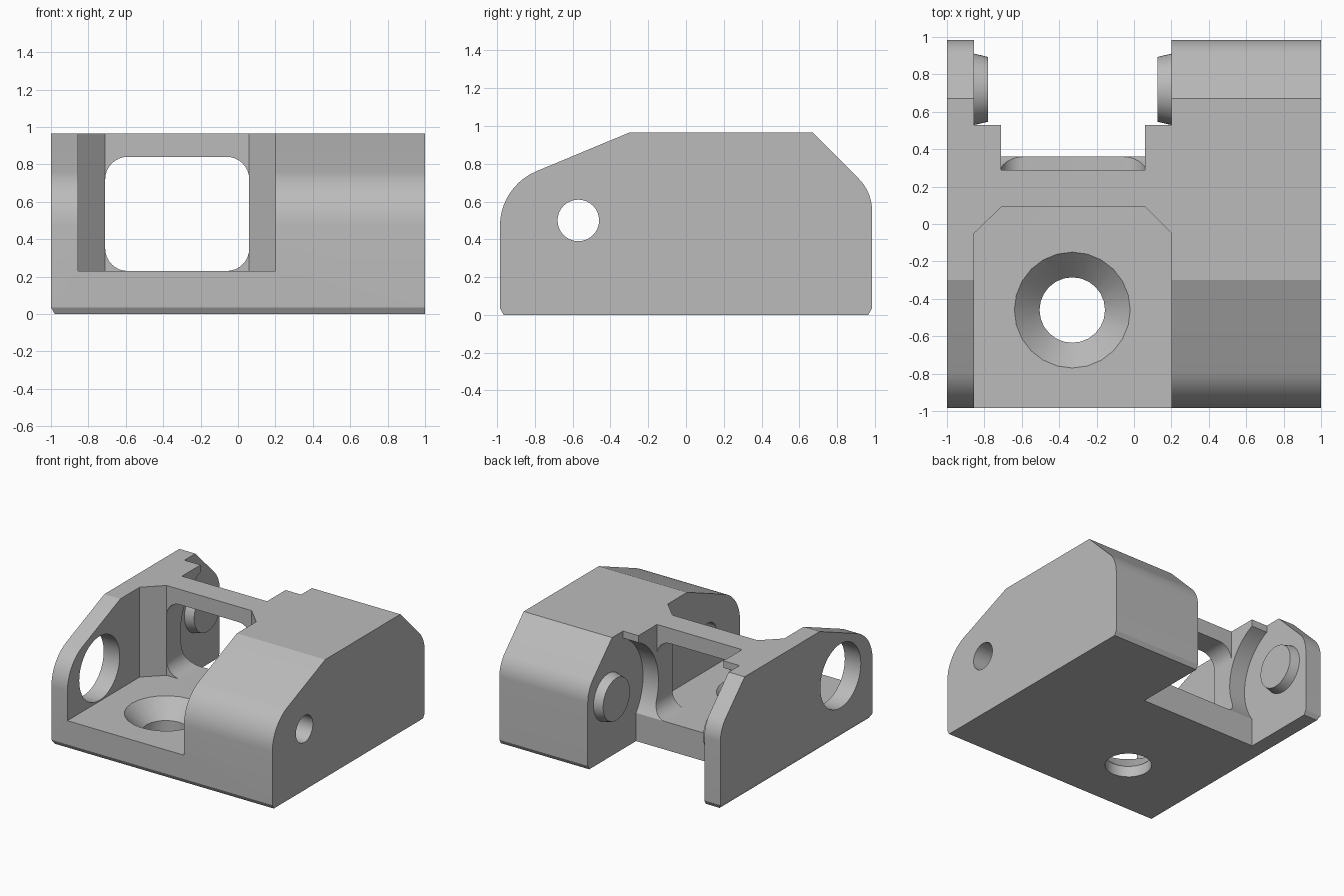
import bpy, bmesh, math
from mathutils import Matrix, Vector

old = bpy.data.objects.get("Cube")
if old:
    bpy.data.objects.remove(old, do_unlink=True)

grey = bpy.data.materials.new("plain_grey")
grey.use_nodes = True
COLOUR = (0.5, 0.5, 0.5, 1.0)
grey.diffuse_color = COLOUR
grey.node_tree.nodes["Principled BSDF"].inputs["Base Color"].default_value = COLOUR


def finish(name, bm):
    bmesh.ops.recalc_face_normals(bm, faces=bm.faces)
    mesh = bpy.data.meshes.new(name)
    bm.to_mesh(mesh)
    bm.free()
    mesh.materials.append(grey)
    obj = bpy.data.objects.new(name, mesh)
    bpy.context.collection.objects.link(obj)
    return obj


def prism(name, outline, axis, start, end):
    """Extrude a 2D outline along the x, y or z axis."""
    place = {"x": lambda p, d: (d, p[0], p[1]),
             "y": lambda p, d: (p[0], d, p[1]),
             "z": lambda p, d: (p[0], p[1], d)}[axis]
    bm = bmesh.new()
    face = bm.faces.new([bm.verts.new(place(p, start)) for p in outline])
    new = bmesh.ops.extrude_face_region(bm, geom=[face])["geom"]
    shift = Vector(place((0, 0), end - start))
    bmesh.ops.translate(bm, vec=shift, verts=[v for v in new if isinstance(v, bmesh.types.BMVert)])
    return finish(name, bm)


def cone(name, axis, centre, length, r1, r2, sides=48):
    """Closed cone or cylinder; r1 is the radius at the lower end of the axis."""
    turn = Matrix.Rotation(math.pi / 2, 4, "Y") if axis == "x" else Matrix.Identity(4)
    bm = bmesh.new()
    bmesh.ops.create_cone(bm, cap_ends=True, segments=sides, radius1=r1, radius2=r2,
                          depth=length, matrix=Matrix.Translation(centre) @ turn)
    return finish(name, bm)


def fillet(before, corner, after, tangent, steps=10):
    """Arc points that round a corner, starting at the given tangent length."""
    c = Vector(corner)
    u = (Vector(before) - c).normalized()
    v = (Vector(after) - c).normalized()
    half = u.angle(v) / 2
    radius = tangent * math.tan(half)
    mid = c + (u + v).normalized() * (tangent / math.cos(half))
    a, b = c + u * tangent - mid, c + v * tangent - mid
    sweep = a.angle(b)
    return [mid + (a * math.sin(sweep * (1 - i / steps)) + b * math.sin(sweep * i / steps))
            / math.sin(sweep) for i in range(steps + 1)] if radius else [c]


def cut(obj, cutter):
    cutter.hide_render = True
    mod = obj.modifiers.new("cut", "BOOLEAN")
    mod.operation = "DIFFERENCE"
    mod.solver = "EXACT"
    mod.object = cutter
    bpy.context.view_layer.objects.active = obj
    bpy.ops.object.modifier_apply(modifier=mod.name)
    bpy.data.objects.remove(cutter, do_unlink=True)


LEFT, RIGHT = -0.855, 0.2           # inner faces of the two side blocks
WIN_L, WIN_R = -0.71, 0.06          # window sides
FLOOR, TOP, END = 0.23, 0.965, 0.985
PIN_Y, PIN_Z = 0.72, 0.5

# Main body: side profile with sloped, rounded shoulders and chamfered base
front_low, front_corner, front_top = (-END, 0.035), (-END, 0.68), (-0.3, TOP)
back_top, back_corner, back_low = (0.67, TOP), (END, 0.65), (END, 0.035)
profile = [(-0.965, 0), front_low]
profile += fillet(front_low, front_corner, front_top, 0.21)
profile += [front_top, back_top]
profile += fillet(back_top, back_corner, back_low, 0.1)
profile += [back_low, (0.965, 0)]
body = prism("housing_body", profile, "x", -1, 1)

# Chamfer along the bottom of the thin side wall
cut(body, prism("edge_cutter", [(-1.02, 0.07), (-1.02, -0.035), (-0.96, -0.035)], "y", -2, 2))

# Front pocket with angled rear corners
cut(body, prism("pocket_cutter", [(LEFT, -1.2), (RIGHT, -1.2), (RIGHT, -0.05), (WIN_R, 0.09),
                                  (WIN_L, 0.09), (LEFT, -0.05)], "z", FLOOR, 1.2))

# Rear hinge slot: round clearance about the pins, open at the back
reach = 0.45
a0 = math.acos((0.53 - PIN_Y) / reach)
a1 = math.pi + math.asin((PIN_Z - FLOOR) / reach)
arc = [(PIN_Y + reach * math.cos(a0 + (a1 - a0) * i / 24),
        PIN_Z + reach * math.sin(a0 + (a1 - a0) * i / 24)) for i in range(25)]
slot = [(1.2, -0.1), (1.2, 1.2), (0.53, 1.2)] + arc + [(0.36, -0.1)]
cut(body, prism("slot_cutter", slot, "x", LEFT, RIGHT))

# Straight recess behind the cross bar
cut(body, prism("recess_cutter", [(WIN_L, 0.29), (WIN_R, 0.29), (WIN_R, 0.8), (WIN_L, 0.8)],
                "z", 0.5, 1.2))

# Rounded window through the cross wall
corners = [(WIN_L, FLOOR), (WIN_R, FLOOR), (WIN_R, 0.84), (WIN_L, 0.84)]
window = []
for i in range(4):
    window += fillet(corners[i - 1], corners[i], corners[(i + 1) % 4], 0.12, 8)
cut(body, prism("window_cutter", window, "y", 0.0, 0.5))

# Side holes: wide in the thin wall, narrow through the thick block
cut(body, cone("wide_hole_cutter", "x", (-1, -0.57, 0.5), 0.6, 0.262, 0.262))
cut(body, cone("narrow_hole_cutter", "x", (0.6, -0.57, 0.5), 1.2, 0.11, 0.11, 32))

# Countersunk hole in the floor
cut(body, cone("countersink_cutter", "z", (-0.33, -0.46, 0.21), 0.24, 0.175, 0.406, 24))
cut(body, cone("floor_hole_cutter", "z", (-0.33, -0.46, 0.1), 0.6, 0.175, 0.175, 24))

# Tapered hinge pins on the facing sides of the rear arms
pins = [cone("thin_wall_pin", "x", (LEFT + 0.035, PIN_Y, PIN_Z), 0.08, 0.192, 0.173),
        cone("thick_block_pin", "x", (RIGHT - 0.035, PIN_Y, PIN_Z), 0.08, 0.173, 0.192)]

# Smooth rounded surfaces, keep hard edges
bpy.ops.object.select_all(action="DESELECT")
for obj in [body] + pins:
    obj.select_set(True)
bpy.context.view_layer.objects.active = body
bpy.ops.object.shade_smooth_by_angle(angle=math.radians(20))
